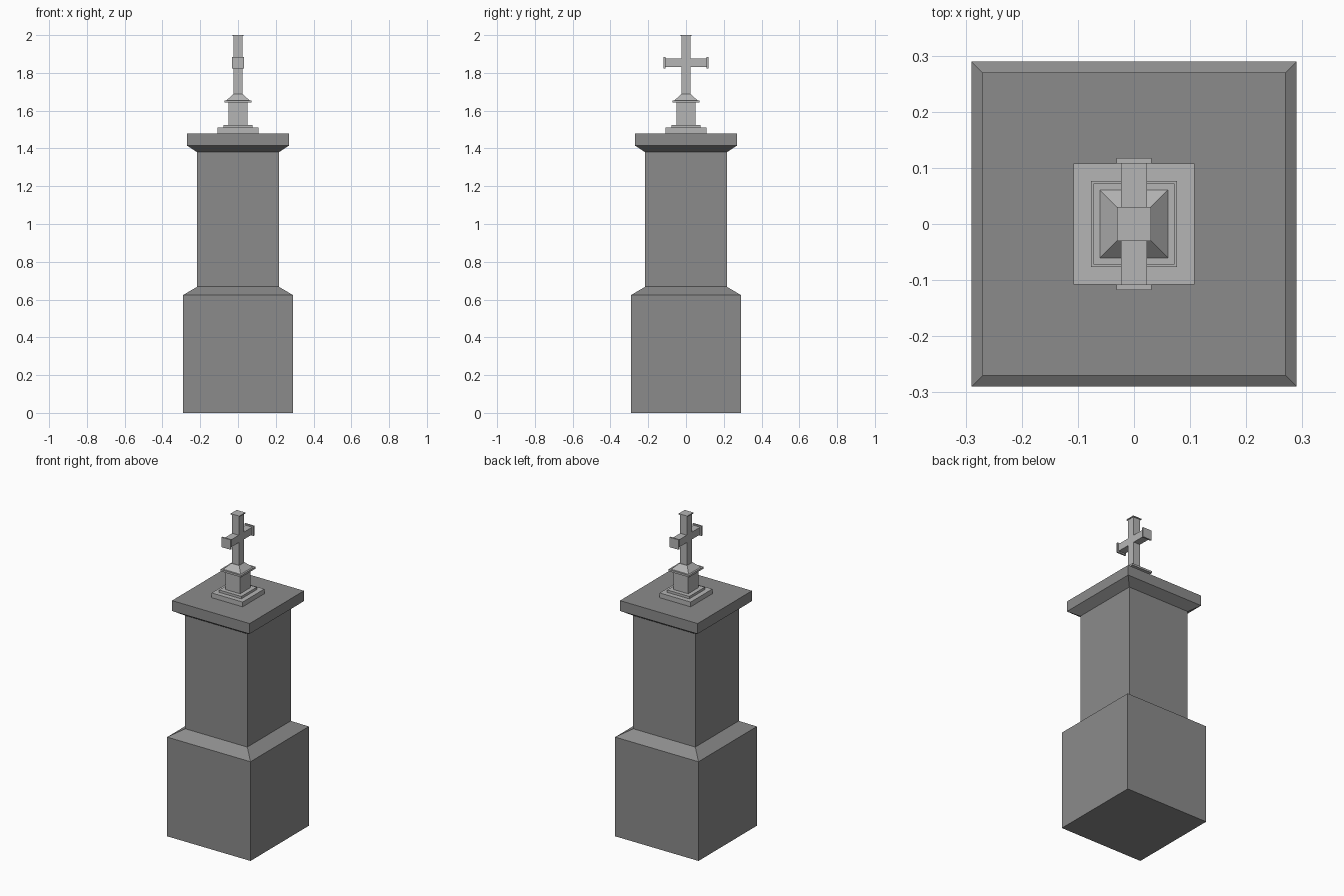
import bpy
import bmesh

if "Cube" in bpy.data.objects:
    bpy.data.objects.remove(bpy.data.objects["Cube"])


def material(name, value):
    mat = bpy.data.materials.new(name)
    mat.diffuse_color = (value, value, value, 1)
    mat.use_nodes = True
    mat.node_tree.nodes["Principled BSDF"].inputs["Base Color"].default_value = mat.diffuse_color
    return mat


DARK = material("dark_stone", 0.26)
LIGHT = material("light_stone", 0.46)


def finish(name, bm, mat):
    bmesh.ops.recalc_face_normals(bm, faces=bm.faces)
    mesh = bpy.data.meshes.new(name)
    bm.to_mesh(mesh)
    bm.free()
    mesh.materials.append(mat)
    obj = bpy.data.objects.new(name, mesh)
    bpy.context.collection.objects.link(obj)
    return obj


def square_stack(name, profile, mat):
    """Closed square tower from (half_width, z) pairs, listed bottom to top."""
    bm = bmesh.new()
    rings = []
    for w, z in profile:
        rings.append([bm.verts.new((sx * w, sy * w, z))
                      for sx, sy in ((-1, -1), (1, -1), (1, 1), (-1, 1))])
    bm.faces.new(rings[0][::-1])
    bm.faces.new(rings[-1])
    for a, b in zip(rings, rings[1:]):
        for i in range(4):
            j = (i + 1) % 4
            bm.faces.new((a[i], a[j], b[j], b[i]))
    return finish(name, bm, mat)


def box(name, lo, hi, mat):
    """Axis-aligned box between two corners."""
    bm = bmesh.new()
    bmesh.ops.create_cube(bm, size=1)
    for v in bm.verts:
        v.co = [l + (c + 0.5) * (h - l) for l, h, c in zip(lo, hi, v.co)]
    return finish(name, bm, mat)


# Main pillar: wide base, sloped shoulder, shaft and overhanging cap
square_stack("pillar", [
    (0.29, 0), (0.29, 0.624), (0.216, 0.668), (0.216, 1.38),
    (0.27, 1.415), (0.27, 1.48)], DARK)

# Small stepped pedestal with a moulded, sloping top
square_stack("cross_pedestal", [
    (0.108, 1.48), (0.108, 1.51), (0.077, 1.51), (0.077, 1.525),
    (0.051, 1.525), (0.051, 1.642), (0.072, 1.642), (0.072, 1.654),
    (0.061, 1.654), (0.027, 1.687)], LIGHT)

# Cross upright with a thin square tip
square_stack("cross_upright", [
    (0.025, 1.687), (0.025, 1.994), (0.03, 1.994), (0.03, 2.0)], LIGHT)

# Cross arms run along y, each ending in a square plate
for side, label in ((-1, "front"), (1, "back")):
    y0, y1 = sorted((side * 0.025, side * 0.108))
    box(f"cross_arm_{label}", (-0.023, y0, 1.83), (0.023, y1, 1.876), LIGHT)
    y0, y1 = sorted((side * 0.108, side * 0.118))
    box(f"arm_end_plate_{label}", (-0.031, y0, 1.822), (0.031, y1, 1.884), LIGHT)
